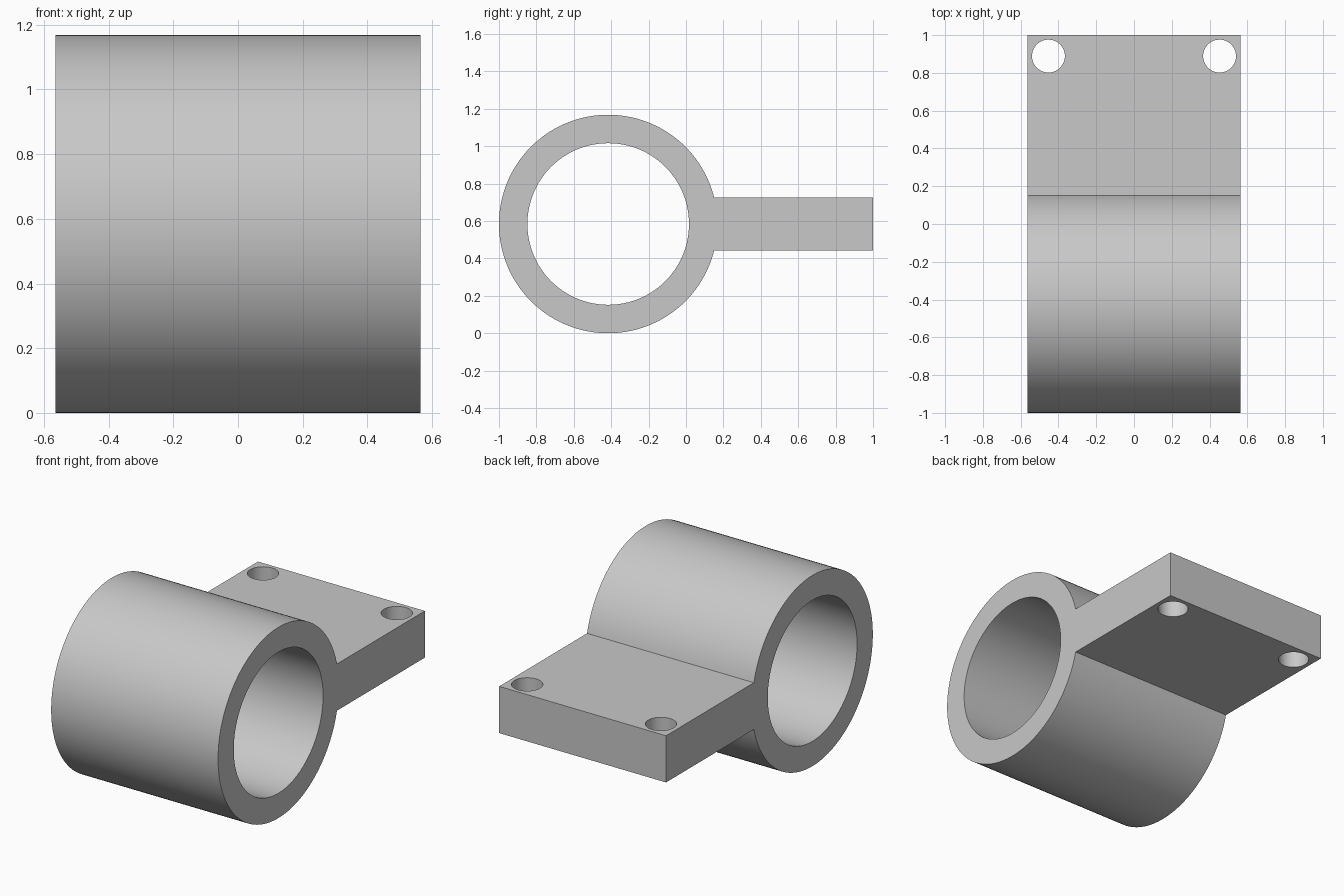
import bpy, bmesh, math
from mathutils import Matrix, Vector

cube = bpy.data.objects.get("Cube")
if cube:
    bpy.data.objects.remove(cube, do_unlink=True)

HALF_WIDTH = 0.565
RADIUS, BORE = 0.584, 0.432
CY, CZ = -1 + RADIUS, RADIUS
HALF_PLATE = 0.143
HOLE_X, HOLE_Y, HOLE_R = 0.453, 0.889, 0.087

grey = bpy.data.materials.new("plain_grey")
grey.use_nodes = True
colour = (0.58, 0.58, 0.58, 1)
grey.diffuse_color = colour
grey.node_tree.nodes["Principled BSDF"].inputs["Base Color"].default_value = colour


def make_object(name, bm):
    mesh = bpy.data.meshes.new(name)
    bmesh.ops.recalc_face_normals(bm, faces=bm.faces)
    bm.to_mesh(mesh)
    bm.free()
    mesh.materials.append(grey)
    obj = bpy.data.objects.new(name, mesh)
    bpy.context.collection.objects.link(obj)
    return obj


def make_cutter(name, radius, centre, rotation, segments):
    bm = bmesh.new()
    bmesh.ops.create_cone(bm, cap_ends=True, segments=segments, radius1=radius,
                          radius2=radius, depth=2,
                          matrix=Matrix.Translation(centre) @ rotation)
    obj = make_object(name, bm)
    obj.hide_render = True
    return obj


# Clamp body: round barrel and flat tab as one extruded outline
start = math.asin(HALF_PLATE / RADIUS)
steps = 120
outline = [(1, CZ - HALF_PLATE), (1, CZ + HALF_PLATE)]
for i in range(steps + 1):
    a = start + (2 * math.pi - 2 * start) * i / steps
    outline.append((CY + RADIUS * math.cos(a), CZ + RADIUS * math.sin(a)))

bm = bmesh.new()
cap = bm.faces.new([bm.verts.new((-HALF_WIDTH, y, z)) for y, z in outline])
side = bmesh.ops.extrude_face_region(bm, geom=[cap], use_keep_orig=True)
moved = [v for v in side["geom"] if isinstance(v, bmesh.types.BMVert)]
bmesh.ops.translate(bm, verts=moved, vec=(2 * HALF_WIDTH, 0, 0))
body = make_object("clamp_body", bm)

# Barrel bore and the two bolt holes in the tab
cutters = [make_cutter("bore_cutter", BORE, Vector((0, CY, CZ)),
                       Matrix.Rotation(math.pi / 2, 4, "Y"), 128)]
for label, sign in (("left", 1), ("right", -1)):
    cutters.append(make_cutter(label + "_bolt_hole_cutter", HOLE_R,
                               Vector((sign * HOLE_X, HOLE_Y, CZ)),
                               Matrix.Identity(4), 64))

bpy.ops.object.select_all(action="DESELECT")
bpy.context.view_layer.objects.active = body
body.select_set(True)
for cutter in cutters:
    mod = body.modifiers.new(cutter.name, "BOOLEAN")
    mod.operation = "DIFFERENCE"
    mod.solver = "EXACT"
    mod.object = cutter
    bpy.ops.object.modifier_apply(modifier=mod.name)
for cutter in cutters:
    bpy.data.objects.remove(cutter, do_unlink=True)

bpy.ops.object.shade_smooth_by_angle(angle=math.radians(30))
